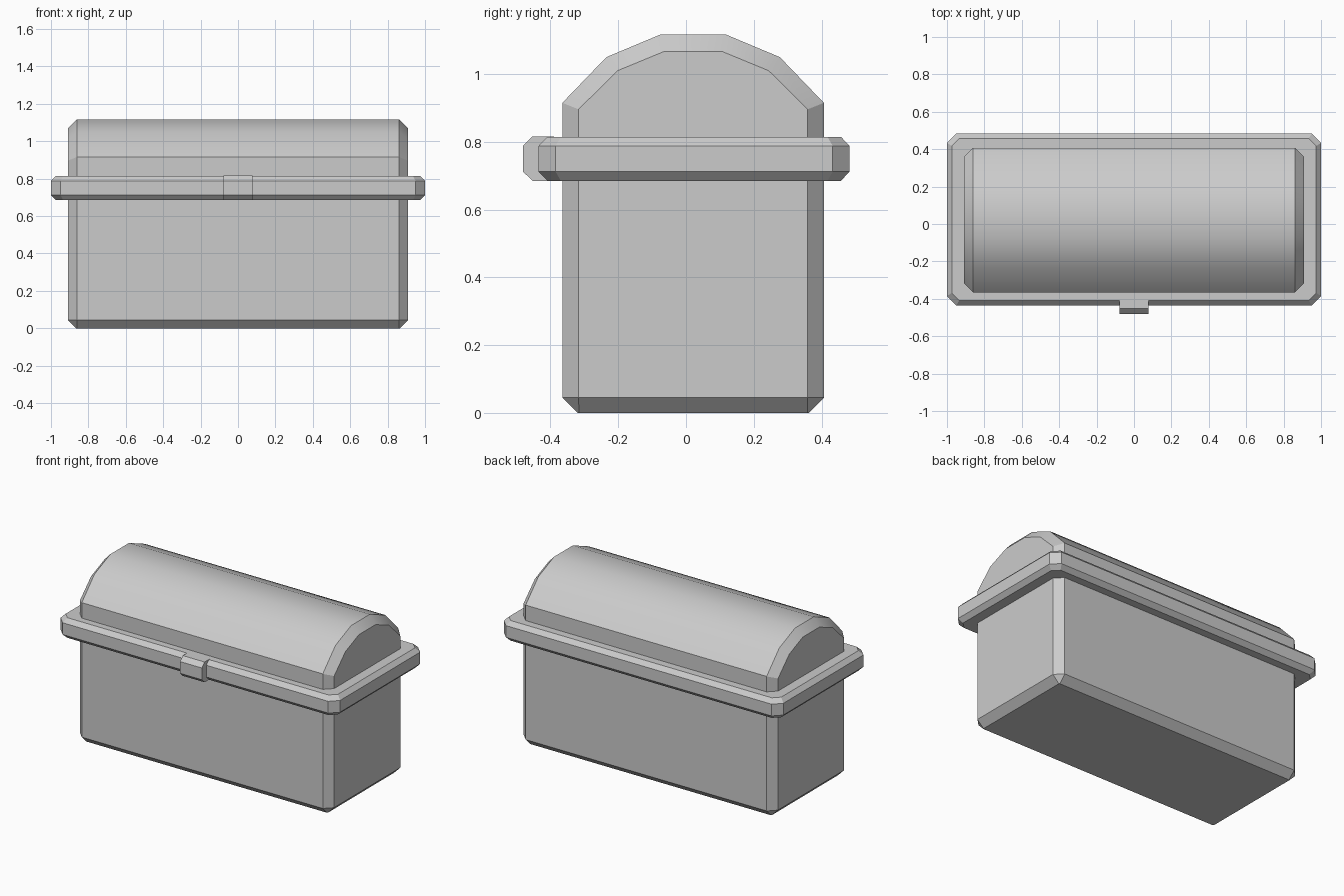
import bpy, bmesh, math

if "Cube" in bpy.data.objects:
    bpy.data.objects.remove(bpy.data.objects["Cube"])


def loft(name, rings, closed=True, cap_start=True, cap_end=True):
    """Bridge matching point rings into a mesh object."""
    bm = bmesh.new()
    vs = [[bm.verts.new(p) for p in ring] for ring in rings]
    n = len(rings[0])
    for a, b in zip(vs, vs[1:]):
        for i in range(n if closed else n - 1):
            j = (i + 1) % n
            bm.faces.new((a[i], a[j], b[j], b[i]))
    if cap_start:
        bm.faces.new(vs[0][::-1])
    if cap_end:
        bm.faces.new(vs[-1])
    bmesh.ops.remove_doubles(bm, verts=bm.verts, dist=0.0005)
    bmesh.ops.recalc_face_normals(bm, faces=bm.faces)
    me = bpy.data.meshes.new(name)
    bm.to_mesh(me)
    bm.free()
    ob = bpy.data.objects.new(name, me)
    bpy.context.collection.objects.link(ob)
    return ob


def along_x(profile, x):
    return [(x, y, z) for y, z in profile]


def octagon(hx, y0, y1, c, z):
    """Rectangle outline with cut corners."""
    return [(hx - c, y0, z), (hx, y0 + c, z), (hx, y1 - c, z), (hx - c, y1, z),
            (c - hx, y1, z), (-hx, y1 - c, z), (-hx, y0 + c, z), (c - hx, y0, z)]


SEAM = 0.75

# Chest body: chamfered box, inset bottom
loft("chest_body", [
    octagon(0.865, -0.32, 0.362, 0.004, 0.0),
    octagon(0.91, -0.365, 0.407, 0.048, 0.045),
    octagon(0.91, -0.365, 0.407, 0.048, SEAM)])

# Arched lid: outer profile with a smaller end profile for the chamfer
outer = [(-0.365, SEAM), (-0.365, 0.915), (-0.235, 1.05), (-0.075, 1.117),
         (0.117, 1.117), (0.277, 1.05), (0.407, 0.915), (0.407, SEAM)]
inner = [(-0.317, SEAM), (-0.317, 0.896), (-0.202, 1.01), (-0.064, 1.067),
         (0.106, 1.067), (0.244, 1.01), (0.359, 0.896), (0.359, SEAM)]
lid = loft("arched_lid", [
    along_x(inner, -0.91), along_x(outer, -0.862),
    along_x(outer, 0.862), along_x(inner, 0.91)])
bpy.ops.object.select_all(action='DESELECT')
lid.select_set(True)
bpy.context.view_layer.objects.active = lid
bpy.ops.object.shade_smooth_by_angle(angle=math.radians(30))

# Rim band around the seam
loft("rim_band", [octagon(1.0 - d, -0.435 + d, 0.483 - d, 0.05 - d * 0.4, z)
                  for z, d in ((0.685, 0.026), (0.712, 0.0), (0.788, 0.0), (0.815, 0.026))])

# Front latch
latch = [(-0.39, 0.685), (-0.453, 0.685), (-0.481, 0.712),
         (-0.481, 0.788), (-0.453, 0.816), (-0.39, 0.816)]
loft("front_latch", [along_x(latch, -0.078), along_x(latch, 0.078)])
